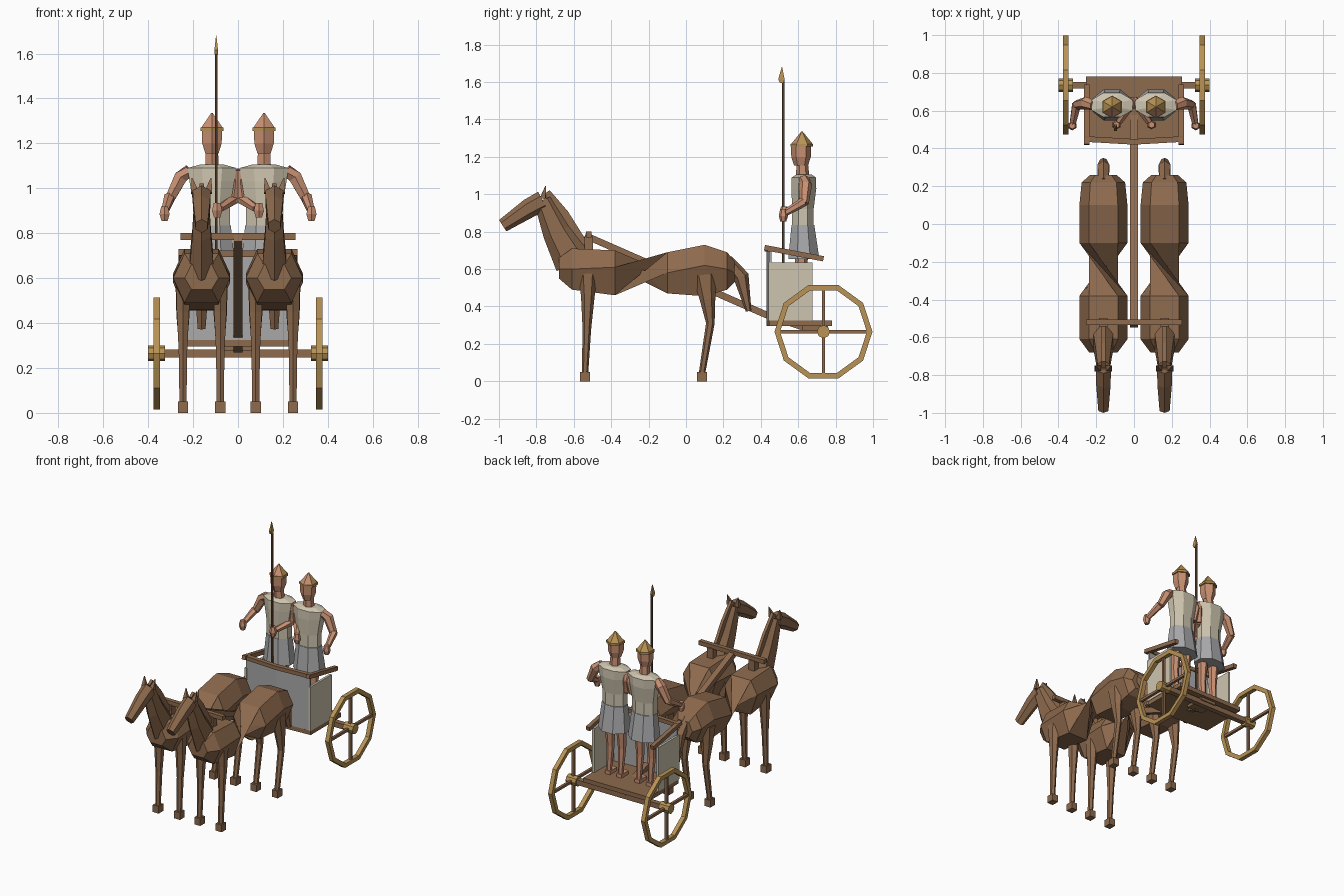
import bpy, bmesh, math
from mathutils import Vector

if "Cube" in bpy.data.objects:
    bpy.data.objects.remove(bpy.data.objects["Cube"])


def material(name, rgb):
    m = bpy.data.materials.new(name)
    m.diffuse_color = (*rgb, 1)
    m.use_nodes = True
    m.node_tree.nodes["Principled BSDF"].inputs["Base Color"].default_value = m.diffuse_color
    return m


BROWN = material("chestnut brown", (0.27, 0.145, 0.075))
WOOD = material("dark wood", (0.16, 0.085, 0.045))
GOLD = material("gold", (0.48, 0.29, 0.09))
SKIN = material("skin", (0.58, 0.28, 0.17))
CREAM = material("cream cloth", (0.62, 0.56, 0.43))
GREY = material("grey cloth", (0.40, 0.40, 0.41))


def make(name, verts, faces, mat):
    me = bpy.data.meshes.new(name)
    bm = bmesh.new()
    vs = [bm.verts.new(v) for v in verts]
    for f in faces:
        bm.faces.new([vs[i] for i in f])
    bmesh.ops.recalc_face_normals(bm, faces=bm.faces)
    bm.to_mesh(me)
    bm.free()
    me.materials.append(mat)
    ob = bpy.data.objects.new(name, me)
    bpy.context.collection.objects.link(ob)
    return ob


def loft(name, rings, mat, twist_at=None, twist=0):
    # skin a list of equal rings, optionally twisting one span
    n = len(rings[0])
    verts = [v for r in rings for v in r]
    faces, shift = [], 0
    order = [list(range(k * n, k * n + n)) for k in range(len(rings))]
    for k in range(len(rings) - 1):
        shift = twist if k == twist_at else 0
        a, b = order[k], order[k + 1]
        for i in range(n):
            j = (i + 1) % n
            q = (a[i], a[j], b[(j + shift) % n], b[(i + shift) % n])
            faces += [(q[0], q[1], q[2]), (q[0], q[2], q[3])] if shift else [q]
    faces += [tuple(order[0]), tuple(order[-1])]
    return make(name, verts, faces, mat)


def limb(name, pts, radii, mat, n=6):
    # tube along a path; radii are (sideways, in-plane) pairs
    pts = [Vector(p) for p in pts]
    rings = []
    for k, p in enumerate(pts):
        t = (pts[min(k + 1, len(pts) - 1)] - pts[max(k - 1, 0)]).normalized()
        v = t.cross(Vector((1, 0, 0))).normalized()
        u = v.cross(t)
        ru, rv = radii[k]
        s = 1 / math.cos(math.pi / n) if n == 4 else 1
        rings.append([p + s * (u * ru * math.cos(a) + v * rv * math.sin(a))
                      for a in (2 * math.pi * (i + 0.5) / n for i in range(n))])
    return loft(name, rings, mat)


def box(name, lo, hi, mat):
    x0, y0, z0 = lo
    x1, y1, z1 = hi
    return loft(name, [[(x0, y0, z), (x1, y0, z), (x1, y1, z), (x0, y1, z)] for z in (z0, z1)], mat)


def cyl_x(name, x0, x1, y, z, r, n, mat):
    return loft(name, [[(x, y + r * math.cos(2 * math.pi * i / n), z + r * math.sin(2 * math.pi * i / n))
                        for i in range(n)] for x in (x0, x1)], mat)


def horse(cx):
    # body: hexagonal sections (y, top, middle, bottom, half width)
    secs = [(-.68, .66, .60, .55, .075), (-.61, .71, .60, .49, .127), (-.38, .70, .61, .46, .127),
            (-.10, .69, .58, .47, .127), (.10, .73, .62, .455, .127), (.22, .69, .60, .49, .115),
            (.26, .64, .58, .53, .07)]
    rings = [[(cx + w, y, m), (cx + .6 * w, y, t), (cx - .6 * w, y, t),
              (cx - w, y, m), (cx - .6 * w, y, b), (cx + .6 * w, y, b)] for y, t, m, b, w in secs]
    loft("horse_body", rings, BROWN, 2, 2)
    limb("horse_neck", [(cx, -.60, .64), (cx, -.69, .80), (cx, -.765, .97)],
         [(.065, .105), (.048, .078), (.036, .05)], BROWN)
    limb("horse_mane", [(cx, -.545, .73), (cx, -.655, .89), (cx, -.745, 1.01)],
         [(.01, .022), (.01, .03), (.01, .02)], BROWN, 4)
    limb("horse_head", [(cx, -.765, .965), (cx, -.84, .925), (cx, -.98, .832)],
         [(.046, .055), (.044, .052), (.031, .036)], BROWN)
    limb("horse_tail", [(cx, .22, .65), (cx, .295, .56), (cx, .335, .375)],
         [(.03, .03), (.036, .042), (.02, .015)], BROWN)
    for s in (-1, 1):
        x = cx + s * .083
        limb("horse_ear", [(cx + s * .03, -.765, .98), (cx + s * .042, -.75, 1.045)],
             [(.017, .015), (.002, .002)], BROWN, 4)
        limb("horse_front_leg", [(x, -.525, .58), (x, -.525, .45), (x, -.53, .28), (x, -.54, .04)],
             [(.036, .05), (.032, .036), (.022, .023), (.018, .017)], BROWN)
        limb("horse_hind_leg", [(x, .10, .57), (x, .115, .44), (x, .13, .31), (x, .085, .04)],
             [(.038, .065), (.034, .042), (.022, .023), (.018, .017)], BROWN)
        for y in (-.54, .085):
            box("horse_hoof", (x - .023, y - .026, 0), (x + .023, y + .026, .05), BROWN)


def ring(cx, cy, z, rx, ry, n=8):
    return [(cx + rx * math.cos(2 * math.pi * (i + .5) / n),
             cy + ry * math.sin(2 * math.pi * (i + .5) / n), z) for i in range(n)]


def rider(s):
    cx, cy = s * .116, .62
    # tunic top and skirt
    loft("rider_tunic", [ring(cx, .625, .83, .088, .062), ring(cx, .625, .92, .088, .062),
                         ring(cx, .63, 1.03, .108, .072), ring(cx, .63, 1.09, .118, .07),
                         ring(cx, .63, 1.105, .06, .045)], CREAM)
    loft("rider_skirt", [ring(cx, .63, .655, .112, .09), ring(cx, .625, .835, .091, .066)], GREY)
    # neck, head and helmet
    loft("rider_neck", [ring(cx, .625, 1.08, .036, .036, 6), ring(cx, .62, 1.19, .03, .03, 6)], SKIN)
    loft("rider_head", [ring(cx, .615, 1.155, .034, .038, 6), ring(cx, .615, 1.20, .05, .052, 6),
                        ring(cx, .615, 1.265, .052, .055, 6)], SKIN)
    loft("helmet_brim", [ring(cx, .62, 1.255, .06, .06, 6), ring(cx, .62, 1.27, .06, .06, 6)], GOLD)
    cap = loft("helmet", [ring(cx, .62, 1.27, .055, .057, 6), ring(cx, .62, 1.335, .004, .004, 6)], GOLD)
    cap.data.materials.append(SKIN)
    for p in cap.data.polygons:
        if p.normal.y < -.6:
            p.material_index = 1
    # bare legs and feet
    for d in (-1, 1):
        x = cx + d * .045
        limb("rider_leg", [(x, .62, .70), (x, .61, .52), (x, .625, .34)],
             [(.036, .036), (.026, .028), (.016, .018)], SKIN)
        box("rider_foot", (x - .02, .565, .325), (x + .02, .645, .35), SKIN)
    # outer and inner arms
    arms = (("outer", [(.215, .63, 1.08), (.255, .64, 1.05), (.305, .63, .95)],
             [(.305, .63, .96), (.325, .53, .90)], (.327, .52, .885)),
            ("inner", [(.02, .63, 1.08), (.01, .64, 1.03), (.022, .63, .94)],
             [(.022, .63, .95), (.08, .54, .91)], (.093, .525, .90)))
    for side, upper, fore, hand in arms:
        flip = lambda ps: [(s * x, y, z) for x, y, z in ps]
        limb("rider_%s_upper_arm" % side, flip(upper), [(.028, .028), (.034, .034), (.024, .026)], SKIN)
        limb("rider_%s_forearm" % side, flip(fore), [(.026, .026), (.018, .018)], SKIN)
        x, y, z = flip([hand])[0]
        limb("rider_%s_hand" % side, [(x, y, z + .035), (x, y, z), (x, y, z - .03)],
             [(.017, .017), (.026, .024), (.016, .016)], SKIN)


for s in (-1, 1):
    horse(s * .162)
    rider(s)

# spear
limb("spear_shaft", [(-.097, .52, .33), (-.097, .52, 1.61)], [(.007, .007)] * 2, WOOD)
limb("spear_head", [(-.097, .51, 1.595), (-.097, .51, 1.615), (-.097, .513, 1.68)],
     [(.008, .008), (.008, .017), (.001, .001)], GOLD, 4)

# draught pole and yoke
limb("draught_pole", [(0, -.54, .78), (0, .43, .355), (0, .64, .285)],
     [(.02, .018)] * 3, BROWN, 4)
box("yoke", (-.255, -.535, .77), (.255, -.505, .80), BROWN)
for s in (-1, 1):
    box("yoke_saddle", (s * .162 - .022, -.542, .69), (s * .162 + .022, -.498, .775), BROWN)

# chariot floor, panels and rails
floor = [(-.255, .78), (-.255, .445), (0, .43), (.255, .445), (.255, .78)]
loft("chariot_floor", [[(x, y, z) for x, y in floor] for z in (.295, .325)], BROWN)
front = [(-.25, .445), (0, .43), (.25, .445), (.25, .457), (0, .442), (-.25, .457)]
loft("front_panel", [[(x, y, z) for x, y in front] for z in (.325, .70)], GREY)
for s in (-1, 1):
    box("side_panel", (s * .25 - .008, .44, .325), (s * .25 + .008, .675, .635), CREAM)
    limb("side_rail", [(s * .25, .42, .715), (s * .25, .735, .655)], [(.014, .014)] * 2, BROWN, 4)
rail = [(-.26, .435), (0, .42), (.26, .435), (.26, .465), (0, .45), (-.26, .465)]
loft("front_rail", [[(x, y, z) for x, y in rail] for z in (.695, .722)], BROWN)

# axle and wheels
WY, WZ = .735, .265
box("axle", (-.39, WY - .018, WZ - .018), (.39, WY + .018, WZ + .018), BROWN)
box("axle_block", (-.06, .62, .275), (.06, .76, .30), BROWN)
for s in (-1, 1):
    x = s * .362
    cyl_x("wheel_hub", x - .038, x + .038, WY, WZ, .035, 8, GOLD)
    verts, faces, n = [], [], 10
    for i in range(n):
        c, d = math.cos(2 * math.pi * i / n), math.sin(2 * math.pi * i / n)
        for r, dx in ((.262, -.015), (.262, .015), (.232, .015), (.232, -.015)):
            verts.append((x + dx, WY + r * c, WZ + r * d))
        for k in range(4):
            m, j = (k + 1) % 4, (i + 1) % n
            faces.append((4 * i + k, 4 * i + m, 4 * j + m, 4 * j + k))
    make("wheel_rim", verts, faces, GOLD)
    box("wheel_spokes_upright", (x - .009, WY - .009, WZ - .235), (x + .009, WY + .009, WZ + .235), BROWN)
    box("wheel_spokes_level", (x - .009, WY - .24, WZ - .009), (x + .009, WY + .24, WZ + .009), BROWN)
